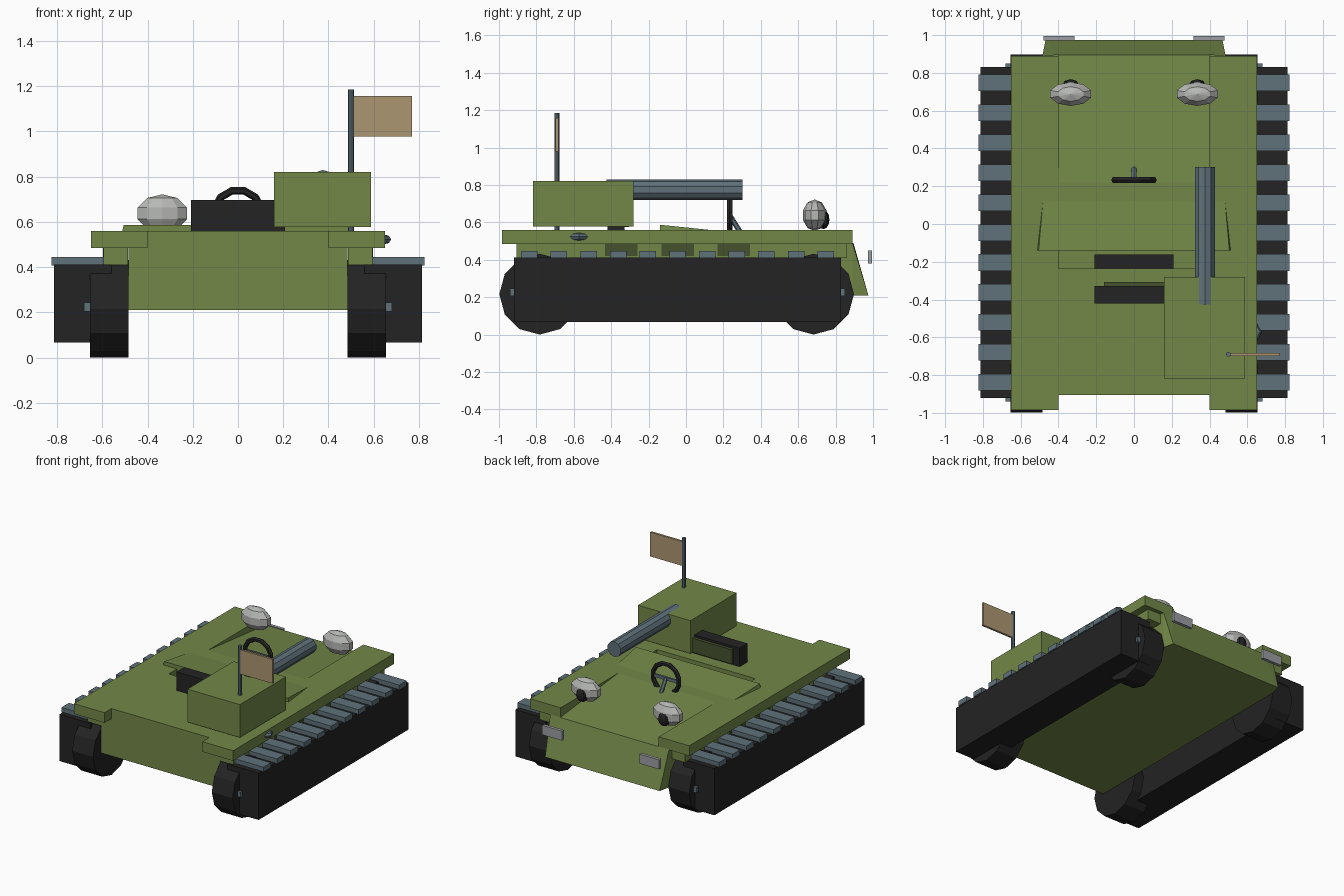
import bpy, bmesh, math
from mathutils import Matrix, Vector

if "Cube" in bpy.data.objects:
    bpy.data.objects.remove(bpy.data.objects["Cube"])


def mat(name, rgb):
    m = bpy.data.materials.new(name)
    m.diffuse_color = (*rgb, 1)
    m.use_nodes = True
    m.node_tree.nodes["Principled BSDF"].inputs["Base Color"].default_value = m.diffuse_color
    return m


GREEN = mat("army green", (0.17, 0.245, 0.065))
DARK = mat("dark green", (0.06, 0.085, 0.028))
BLACK = mat("rubber black", (0.017, 0.017, 0.017))
SLATE = mat("slate metal", (0.115, 0.165, 0.195))
LIGHT = mat("lamp grey", (0.47, 0.48, 0.46))
SILVER = mat("plate grey", (0.33, 0.34, 0.36))
TAN = mat("flag tan", (0.41, 0.305, 0.165))


def finish(bm, name, m):
    me = bpy.data.meshes.new(name)
    bm.to_mesh(me)
    bm.free()
    me.materials.append(m)
    o = bpy.data.objects.new(name, me)
    bpy.context.collection.objects.link(o)
    return o


def box(name, m, x, y, z):
    """Box from (min, max) ranges."""
    bm = bmesh.new()
    bmesh.ops.create_cube(bm, size=1)
    for v in bm.verts:
        v.co = [(r[0] + r[1]) / 2 + c * (r[1] - r[0]) for c, r in zip(v.co, (x, y, z))]
    return finish(bm, name, m)


def rod(name, m, a, b, r, sides, spin=0.0):
    """Cylinder between two points."""
    a, b = Vector(a), Vector(b)
    d = b - a
    M = (Matrix.Translation((a + b) / 2) @ d.to_track_quat('Z', 'Y').to_matrix().to_4x4()
         @ Matrix.Rotation(spin, 4, 'Z'))
    bm = bmesh.new()
    bmesh.ops.create_cone(bm, cap_ends=True, segments=sides, radius1=r, radius2=r,
                          depth=d.length, matrix=M)
    return finish(bm, name, m)


def ball(name, m, c, s, u, v):
    bm = bmesh.new()
    bmesh.ops.create_uvsphere(bm, u_segments=u, v_segments=v, radius=1,
                              matrix=Matrix.Translation(c) @ Matrix.Diagonal((*s, 1)))
    return finish(bm, name, m)


def hull(name, m, half_points, open_top=False):
    """Convex solid from points mirrored across x."""
    bm = bmesh.new()
    for x, y, z in half_points:
        for s in (-1, 1):
            bm.verts.new((s * x, y, z))
    bmesh.ops.convex_hull(bm, input=bm.verts[:])
    bmesh.ops.recalc_face_normals(bm, faces=bm.faces[:])
    bmesh.ops.dissolve_limit(bm, angle_limit=0.02, verts=bm.verts[:], edges=bm.edges[:])
    if open_top:
        bm.normal_update()
        bmesh.ops.delete(bm, geom=[f for f in bm.faces if f.normal.z > 0.9], context='FACES')
    return finish(bm, name, m)


# Lower hull tub with sloped nose, open under the deck
hull("lower_hull", GREEN, [(0.485, -0.905, 0.21), (0.485, -0.905, 0.49), (0.485, 0.89, 0.21),
                           (0.485, 0.89, 0.49), (0.468, 0.975, 0.21), (0.40, 0.895, 0.49)], True)

# Deck: rear plate, sloping hood, raised cowl behind which the cockpit slot lies
box("rear_deck", GREEN, (-0.4, 0.4), (-0.905, -0.235), (0.485, 0.56))
hull("hood", GREEN, [(0.4, -0.14, 0.485), (0.4, -0.14, 0.56), (0.4, 0.22, 0.56),
                     (0.4, 0.895, 0.49), (0.4, 0.895, 0.485)])
hull("cowl", GREEN, [(0.512, -0.14, 0.558), (0.505, -0.14, 0.587), (0.48, 0.14, 0.558)])

# Both sides: fenders, sponsons, wheels, track skirts, treads, lamps
for s, side in ((-1, "left"), (1, "right")):
    def xr(a, b):
        return tuple(sorted((s * a, s * b)))
    box(side + "_fender", GREEN, xr(0.4, 0.65), (-0.985, 0.89), (0.485, 0.56))
    box(side + "_sponson", GREEN, xr(0.486, 0.595), (-0.905, 0.86), (0.41, 0.486))
    for i, y in enumerate((-0.345, -0.045, 0.255)):
        box(f"{side}_vent_{i}", DARK, xr(0.594, 0.598), (y - 0.087, y + 0.087), (0.42, 0.485))
    for end, y, hub_y in (("front", -0.782, -0.925), ("rear", 0.682, 0.835)):
        rod(f"{side}_{end}_wheel", BLACK, (s * 0.485, y, 0.216), (s * 0.655, y, 0.216), 0.216, 12)
        box(f"{side}_{end}_hub", SLATE, xr(0.65, 0.68), (hub_y - 0.015, hub_y + 0.015), (0.205, 0.245))
    box(side + "_track", BLACK, xr(0.56, 0.813), (-0.92, 0.83), (0.068, 0.413))
    for i in range(11):
        y = -0.838 + i * 0.1585
        box(f"{side}_tread_{i}", SLATE, xr(0.57, 0.824), (y - 0.044, y + 0.044), (0.408, 0.446))
    ball(side + "_lamp", LIGHT, (s * 0.335, 0.688, 0.638), (0.12, 0.066, 0.084), 10, 5)
    ball(side + "_lamp_centre", BLACK, (s * 0.335, 0.735, 0.615), (0.045, 0.032, 0.052), 8, 6)
    box(side + "_front_plate", SILVER, xr(0.315, 0.478), (0.972, 0.995), (0.38, 0.45))

# Turret box, gun barrel, flag
box("turret", GREEN, (0.16, 0.588), (-0.818, -0.28), (0.577, 0.82))
rod("gun_barrel", SLATE, (0.375, -0.425, 0.774), (0.375, 0.302, 0.774), 0.056, 10)
rod("flag_pole", SLATE, (0.5, -0.69, 0.555), (0.5, -0.69, 1.185), 0.013, 8)
box("flag", TAN, (0.505, 0.77), (-0.698, -0.682), (0.978, 1.157))

# Seat: back, pad, and cushion down in the slot
box("seat_back", BLACK, (-0.208, 0.208), (-0.42, -0.328), (0.555, 0.697))
box("seat_pad", DARK, (-0.16, 0.16), (-0.33, -0.306), (0.575, 0.68))
box("seat_cushion", BLACK, (-0.208, 0.208), (-0.26, -0.162), (0.40, 0.49))

# Steering wheel: ring, bar and column
bm = bmesh.new()
R, r, n, k = 0.108, 0.017, 12, 6
rings = []
for i in range(n):
    a = 2 * math.pi * (i + 0.5) / n
    rings.append([bm.verts.new(((R + r * math.cos(b)) * math.sin(a), 0.233 + r * math.sin(b),
                                0.633 + (R + r * math.cos(b)) * math.cos(a)))
                  for b in (2 * math.pi * j / k for j in range(k))])
for i in range(n):
    p, q = rings[i], rings[(i + 1) % n]
    for j in range(k):
        bm.faces.new((p[j], p[(j + 1) % k], q[(j + 1) % k], q[j]))
bmesh.ops.recalc_face_normals(bm, faces=bm.faces[:])
finish(bm, "steering_wheel", BLACK)
box("steering_bar", SLATE, (-0.105, 0.105), (0.226, 0.24), (0.622, 0.645))
rod("steering_column", SLATE, (0, 0.235, 0.635), (0, 0.295, 0.54), 0.014, 6)

# Small pointed cap on the right fender side
ball("side_cap", SLATE, (0.645, -0.572, 0.523), (0.032, 0.058, 0.022), 4, 4)
